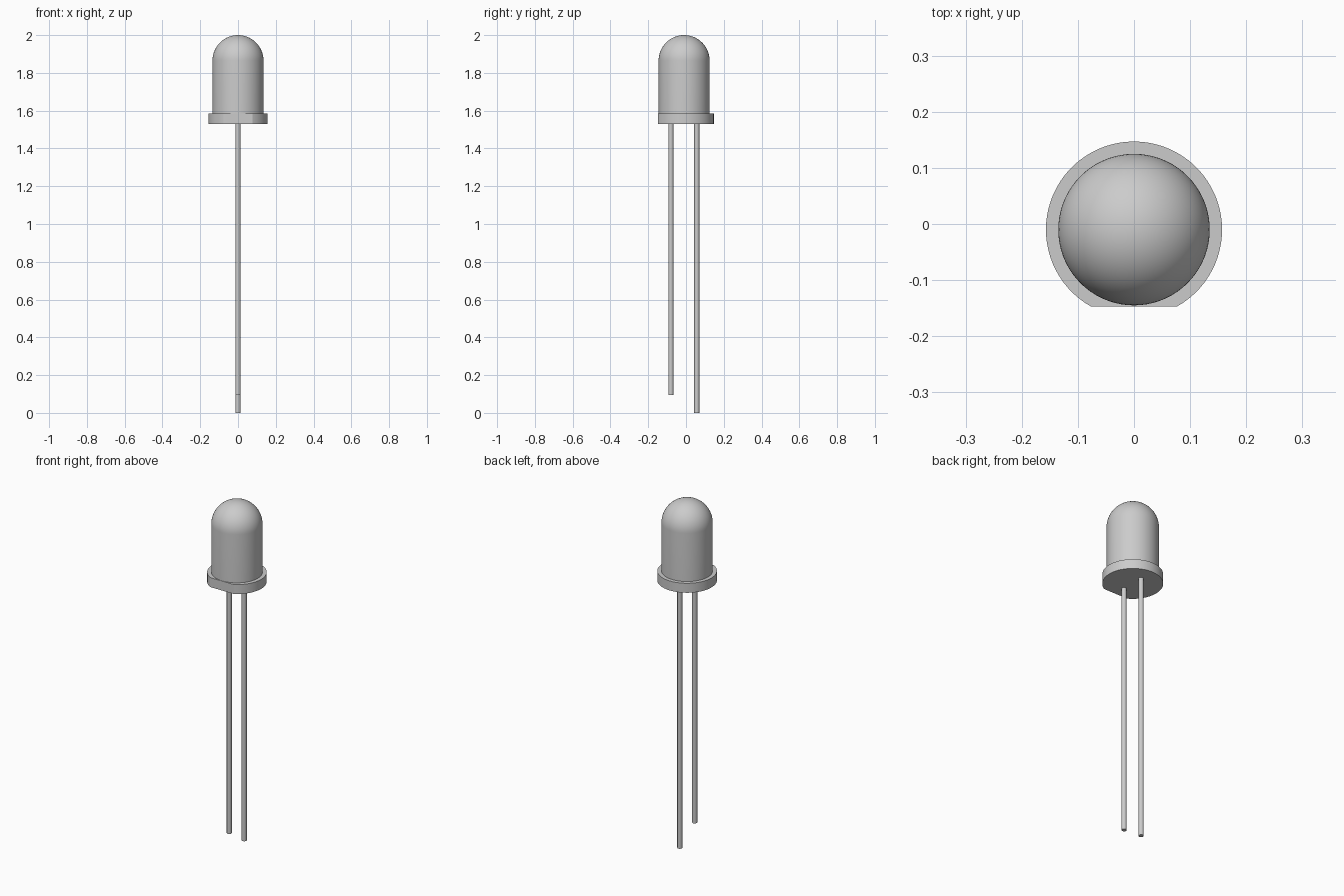
import bpy, bmesh, math

cube = bpy.data.objects.get("Cube")
if cube:
    bpy.data.objects.remove(cube)

AXIS_Y = -0.01      # centre line of the round body
BODY_R, RIM_R, LEAD_R = 0.135, 0.157, 0.0135
RIM_BOTTOM, RIM_TOP, TOP = 1.53, 1.585, 2.0

grey = bpy.data.materials.new("light grey")
grey.use_nodes = True
colour = (0.6, 0.6, 0.6, 1)
grey.diffuse_color = colour
grey.node_tree.nodes["Principled BSDF"].inputs["Base Color"].default_value = colour


def finish(bm, name):
    """Turn a bmesh into a named object with smooth sides and sharp edges."""
    bmesh.ops.recalc_face_normals(bm, faces=bm.faces)
    mesh = bpy.data.meshes.new(name)
    bm.to_mesh(mesh)
    bm.free()
    mesh.materials.append(grey)
    obj = bpy.data.objects.new(name, mesh)
    bpy.context.collection.objects.link(obj)
    bpy.ops.object.select_all(action='DESELECT')
    obj.select_set(True)
    bpy.context.view_layer.objects.active = obj
    bpy.ops.object.shade_smooth_by_angle(angle=math.radians(30))
    return obj


def extrude_outline(name, points, bottom, top):
    """Raise a flat outline into a solid."""
    bm = bmesh.new()
    base = bm.faces.new([bm.verts.new((x, y, bottom)) for x, y in points])
    raised = bmesh.ops.extrude_face_region(bm, geom=[base], use_keep_orig=True)
    verts = [v for v in raised["geom"] if isinstance(v, bmesh.types.BMVert)]
    bmesh.ops.translate(bm, verts=verts, vec=(0, 0, top - bottom))
    return finish(bm, name)


def arc(radius, start, end, steps, y):
    angles = [start + (end - start) * i / steps for i in range(steps + 1)]
    return [(radius * math.cos(a), y + radius * math.sin(a)) for a in angles]


# Domed body: a half profile spun around the centre line
profile = [(0, RIM_BOTTOM + 0.01), (BODY_R, RIM_BOTTOM + 0.01)]
profile += arc(BODY_R, 0, math.pi / 2, 20, TOP - BODY_R)
bm = bmesh.new()
verts = [bm.verts.new((r, AXIS_Y, z)) for r, z in profile]
edges = [bm.edges.new(pair) for pair in zip(verts, verts[1:])]
bmesh.ops.spin(bm, geom=verts + edges, cent=(0, AXIS_Y, 0), axis=(0, 0, 1),
               angle=math.tau, steps=72, use_duplicate=False)
bmesh.ops.remove_doubles(bm, verts=bm.verts, dist=0.0001)
finish(bm, "domed_body")

# Rim with one flat side towards the front
flat_angle = math.asin((0.147 + AXIS_Y) / RIM_R)
extrude_outline("flat_sided_rim",
                arc(RIM_R, -flat_angle, math.pi + flat_angle, 64, AXIS_Y),
                RIM_BOTTOM, RIM_TOP)

# Short lead in front, long lead behind
for name, y, bottom in (("short_lead", -0.08, 0.095), ("long_lead", 0.057, 0.0)):
    circle = arc(LEAD_R, 0, math.tau, 24, y)[:-1]
    extrude_outline(name, circle, bottom, RIM_BOTTOM + 0.005)
